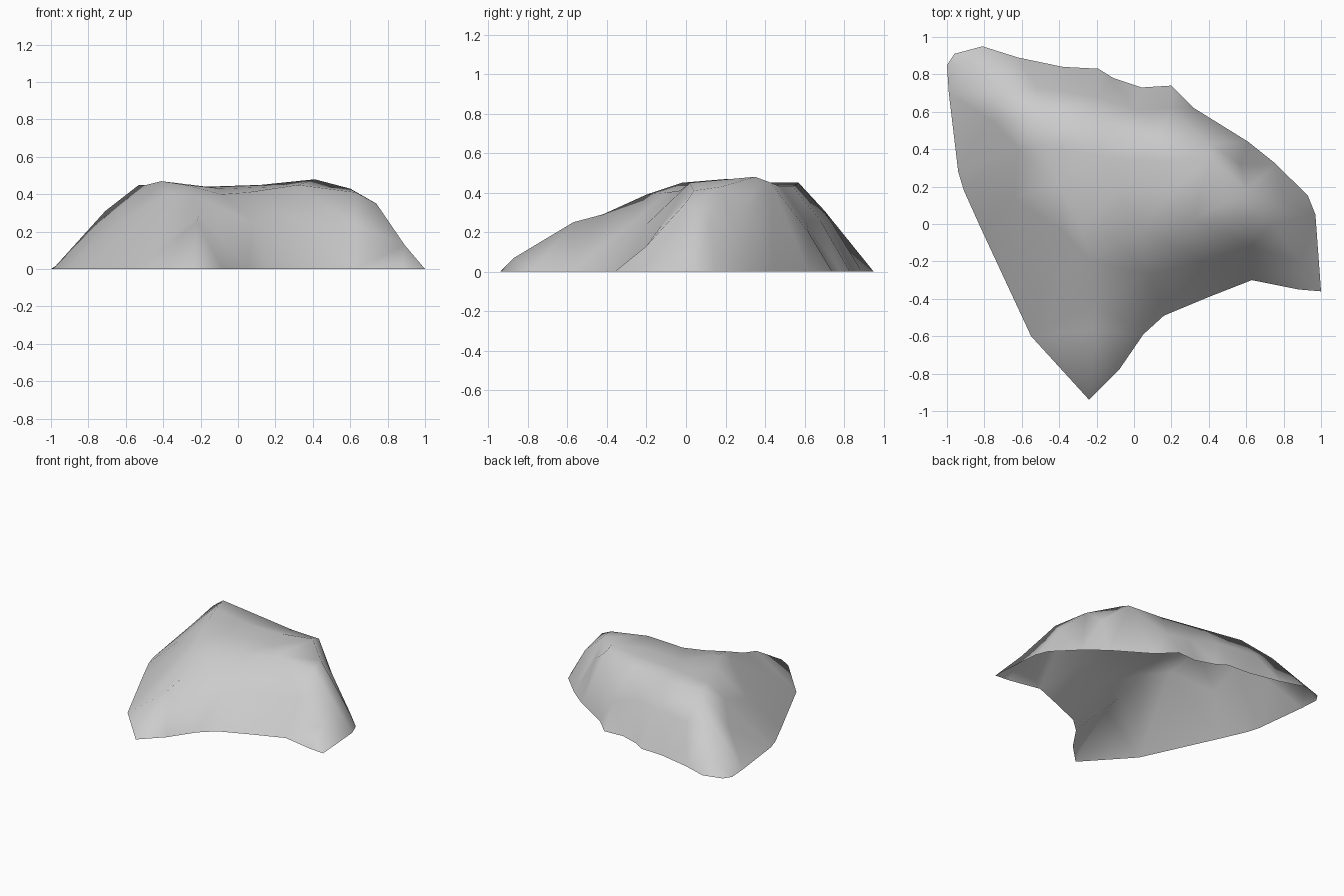
import bpy
import bmesh
from mathutils import Vector
from mathutils.geometry import delaunay_2d_cdt

default_cube = bpy.data.objects.get("Cube")
if default_cube:
    bpy.data.objects.remove(default_cube, do_unlink=True)

SCALE = 0.01  # coordinates below are in hundredths of a unit

# Ground outline of the rock, counter-clockwise from the front spur
outline = [(-24, -94), (-8, -78), (5, -59), (16, -49), (40, -39), (63, -30),
           (88, -35), (100, -36), (97, 5), (93, 15), (76, 32), (61, 44),
           (32, 62), (20, 74), (4, 73), (-11, 78), (-19, 83), (-38, 84),
           (-62, 89), (-81, 95), (-96, 91), (-100, 85), (-99, 70), (-94, 28),
           (-91, 18), (-82, -2), (-55, -60)]

# Crest lines running over the rock, as x, y, height
front_spur_crest = [(-24, -94, 0), (-23, -87, 7), (-22, -57, 25), (-21, -42, 29),
                    (-23, -20, 39), (-28, -2, 45), (-41, 22, 47), (-49, 42, 45),
                    (-53, 57, 45)]
back_spur_crest = [(-53, 57, 45), (-71, 70, 31), (-88, 86, 8), (-96, 91, 0)]
bay_rim = [(-23, -20, 39), (-9, -10, 40), (5, -3, 41), (32, 2, 45), (63, 4, 41),
           (74, 0, 35), (89, -20, 13), (100, -36, 0)]
summit_crest = [(-49, 42, 45), (-18, 36, 44), (12, 34, 45), (41, 35, 48),
                (60, 18, 43), (74, 0, 35)]
back_shoulder = [(-53, 57, 45), (-19, 54, 43), (14, 48, 43), (41, 43, 45),
                 (41, 35, 48)]
back_corner_crest = [(20, 74, 0), (20, 62, 20), (41, 43, 45)]
crests = [front_spur_crest, back_spur_crest, bay_rim, summit_crest,
          back_shoulder, back_corner_crest]

# Single points shaping the bay wall, the hollow on top and the outer flanks
slope_points = [(8, -27, 25), (36, -20, 24), (63, -12, 24), (-8, 18, 43),
                (20, 18, 44), (-38, -4, 40), (-62, 40, 34), (-77, 56, 22),
                (-64, 14, 25), (-52, 73, 26), (-20, 68, 26), (0, 61, 25),
                (80, 12, 25), (57, 32, 32)]


def add_point(point, points, lookup):
    """Store a point once and return its index."""
    if point not in lookup:
        lookup[point] = len(points)
        points.append(point)
    return lookup[point]


def build_shell():
    """Triangulate the outline, crests and slope points into an open shell."""
    points, lookup, edges = [], {}, []
    ground = [add_point((x, y, 0), points, lookup) for x, y in outline]
    edges += list(zip(ground, ground[1:] + ground[:1]))
    for crest in crests:
        line = [add_point(p, points, lookup) for p in crest]
        edges += list(zip(line, line[1:]))
    for point in slope_points:
        add_point(point, points, lookup)

    flat = [Vector(p[:2]) * SCALE for p in points]
    verts, _, faces, sources, _, _ = delaunay_2d_cdt(flat, edges, [], 1, 1e-5)

    bm = bmesh.new()
    shell = []
    for vert, source in zip(verts, sources):
        height = points[source[0]][2] * SCALE if source else 0.0
        shell.append(bm.verts.new((vert.x, vert.y, height)))
    for face in faces:
        bm.faces.new([shell[i] for i in face])
    # Keep the outer side of every face pointing up
    bm.normal_update()
    for face in bm.faces:
        face.smooth = True
        if face.normal.z < 0:
            face.normal_flip()
    mesh = bpy.data.meshes.new("rock_shell")
    bm.to_mesh(mesh)
    bm.free()
    return mesh


def make_material(name, colour):
    material = bpy.data.materials.new(name)
    material.use_nodes = True
    material.diffuse_color = colour
    material.node_tree.nodes["Principled BSDF"].inputs["Base Color"].default_value = colour
    return material


# Rock
rock = bpy.data.objects.new("rock_shell", build_shell())
rock.data.materials.append(make_material("pale_grey_stone", (0.6, 0.6, 0.6, 1)))
bpy.context.collection.objects.link(rock)
